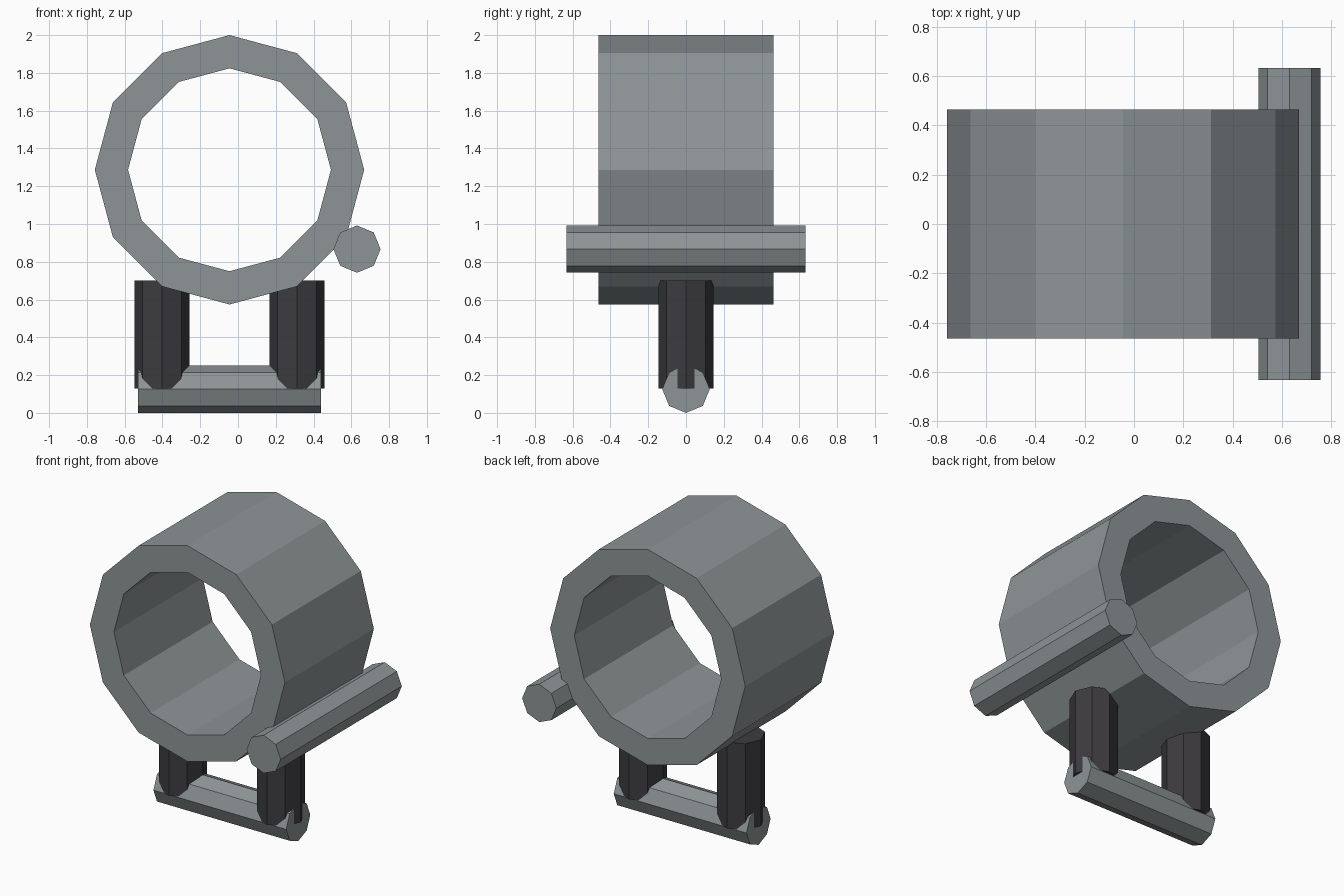
import bpy
import bmesh
from math import cos, sin, tau
from mathutils import Vector

if "Cube" in bpy.data.objects:
    bpy.data.objects.remove(bpy.data.objects["Cube"], do_unlink=True)


def make_material(name, rgb):
    mat = bpy.data.materials.new(name)
    mat.use_nodes = True
    mat.diffuse_color = (*rgb, 1)
    mat.node_tree.nodes["Principled BSDF"].inputs["Base Color"].default_value = (*rgb, 1)
    return mat


steel = make_material("steel grey", (0.27, 0.30, 0.31))
rubber = make_material("dark grey", (0.046, 0.043, 0.049))


def prism(name, axis, centre, radius, length, sides, mat, bore=0):
    """Flat-sided bar along an axis; a bore turns it into an open tube."""
    u, v, w = {"X": ((0, 1, 0), (0, 0, 1), (1, 0, 0)),
               "Y": ((0, 0, 1), (1, 0, 0), (0, 1, 0)),
               "Z": ((1, 0, 0), (0, 1, 0), (0, 0, 1))}[axis]
    u, v, w = Vector(u), Vector(v), Vector(w)
    bm = bmesh.new()

    def loop(r, offset):
        return [bm.verts.new(r * (u * cos(tau * i / sides) + v * sin(tau * i / sides)) + w * offset)
                for i in range(sides)]

    def bridge(a, b):
        for i in range(sides):
            j = (i + 1) % sides
            bm.faces.new((a[i], a[j], b[j], b[i]))

    low, high = loop(radius, -length / 2), loop(radius, length / 2)
    bridge(low, high)
    if bore:
        low_in, high_in = loop(bore, -length / 2), loop(bore, length / 2)
        bridge(high, high_in)
        bridge(high_in, low_in)
        bridge(low_in, low)
    else:
        bm.faces.new(high)
        bm.faces.new(low[::-1])
    bmesh.ops.recalc_face_normals(bm, faces=bm.faces)
    mesh = bpy.data.meshes.new(name)
    bm.to_mesh(mesh)
    bm.free()
    mesh.materials.append(mat)
    obj = bpy.data.objects.new(name, mesh)
    obj.location = centre
    bpy.context.collection.objects.link(obj)
    return obj


# Large open ring
prism("ring", "Y", (-0.045, 0, 1.287), 0.713, 0.928, 12, steel, bore=0.537)

# Side rod, running front to back
prism("side_rod", "Y", (0.63, 0, 0.867), 0.125, 1.264, 8, steel)

# Cross bar at the base
prism("base_bar", "X", (-0.045, 0, 0.126), 0.126, 0.97, 8, steel)

# Two posts joining the bar to the ring
for side, offset in (("right", -0.358), ("left", 0.358)):
    prism(side + "_post", "Z", (-0.045 + offset, 0, 0.415), 0.146, 0.57, 8, rubber)
